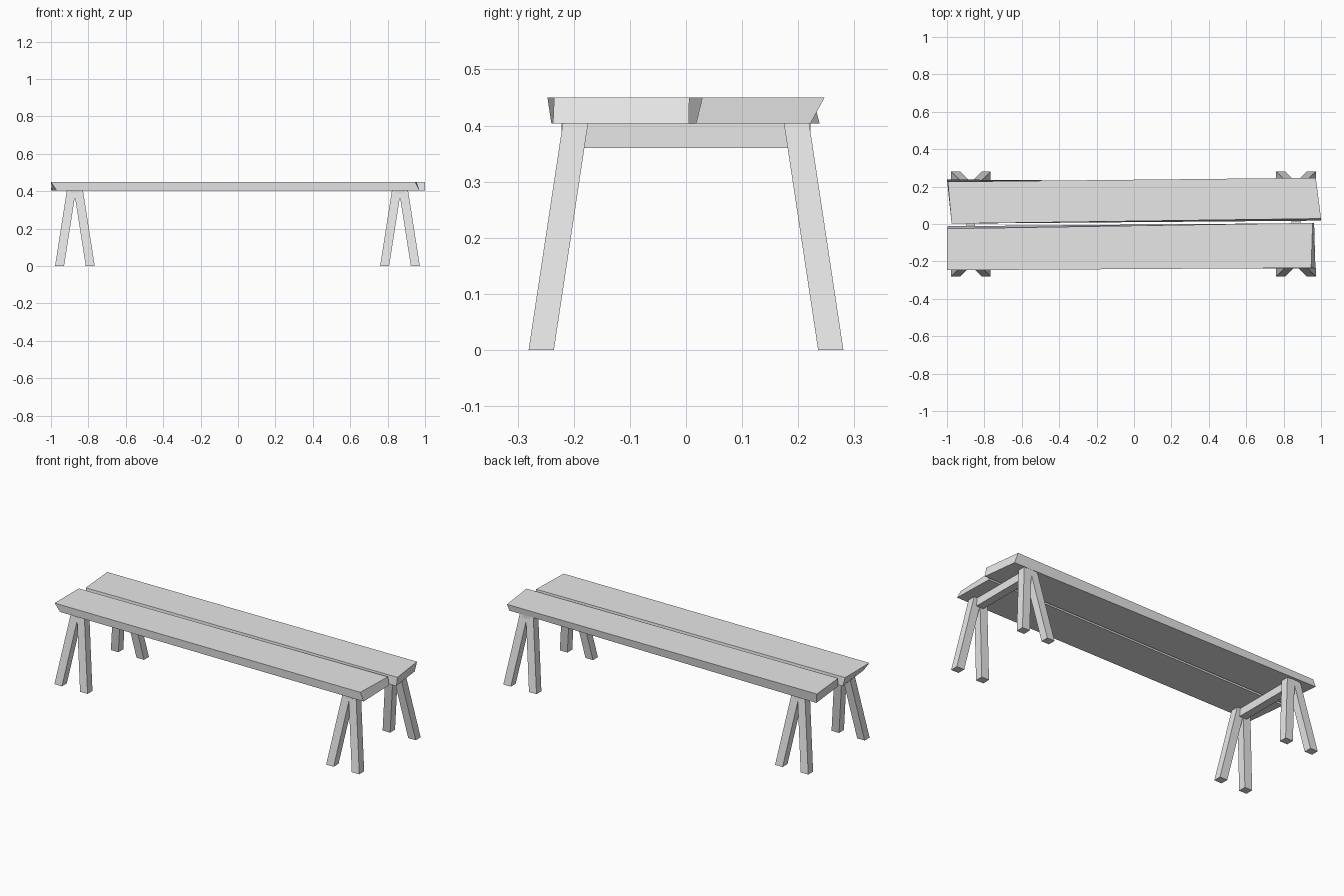
import bpy

cube = bpy.data.objects.get("Cube")
if cube:
    bpy.data.objects.remove(cube, do_unlink=True)

SEAT_Z, TOP_Z = 0.404, 0.45

# Pale grey wood shared by every part
wood = bpy.data.materials.new("pale_grey")
wood.use_nodes = True
GREY = (0.8, 0.8, 0.8, 1)
wood.diffuse_color = GREY
wood.node_tree.nodes["Principled BSDF"].inputs["Base Color"].default_value = GREY


def prism(name, low, low_z, high, high_z):
    """Solid between two four-cornered outlines, both counter-clockwise."""
    verts = [(x, y, low_z) for x, y in low] + [(x, y, high_z) for x, y in high]
    faces = [(3, 2, 1, 0), (4, 5, 6, 7)]
    faces += [(i, (i + 1) % 4, (i + 1) % 4 + 4, i + 4) for i in range(4)]
    mesh = bpy.data.meshes.new(name)
    mesh.from_pydata(verts, [], faces)
    mesh.materials.append(wood)
    obj = bpy.data.objects.new(name, mesh)
    bpy.context.collection.objects.link(obj)
    return obj


def rect(x, y, hx, hy):
    return [(x - hx, y - hy), (x + hx, y - hy), (x + hx, y + hy), (x - hx, y + hy)]


# Two rough-cut seat planks with slanted edges
prism("front_plank",
      [(-0.97, -0.24), (0.97, -0.237), (0.963, 0.005), (-0.995, -0.012)], SEAT_Z,
      [(-1.0, -0.247), (0.947, -0.235), (0.955, 0.006), (-1.0, -0.025)], TOP_Z)
prism("back_plank",
      [(-0.975, 0.002), (1.0, 0.018), (0.975, 0.222), (-1.0, 0.238)], SEAT_Z,
      [(-0.975, 0.002), (1.0, 0.029), (0.972, 0.247), (-0.995, 0.226)], TOP_Z)

# Trestles: a cross beam with a splayed pair of legs at each end
for side, cx in (("right", -0.872), ("left", 0.866)):
    prism(side + "_cross_beam", rect(cx, 0, 0.023, 0.222), 0.36,
          rect(cx, 0, 0.023, 0.222), SEAT_Z)
    for end, sy in (("front", -1), ("back", 1)):
        for place, sx in (("a", -1), ("b", 1)):
            prism(f"{side}_{end}_leg_{place}",
                  rect(cx + sx * 0.082, sy * 0.258, 0.024, 0.0225), 0,
                  rect(cx + sx * 0.019, sy * 0.197, 0.024, 0.0225), SEAT_Z)
